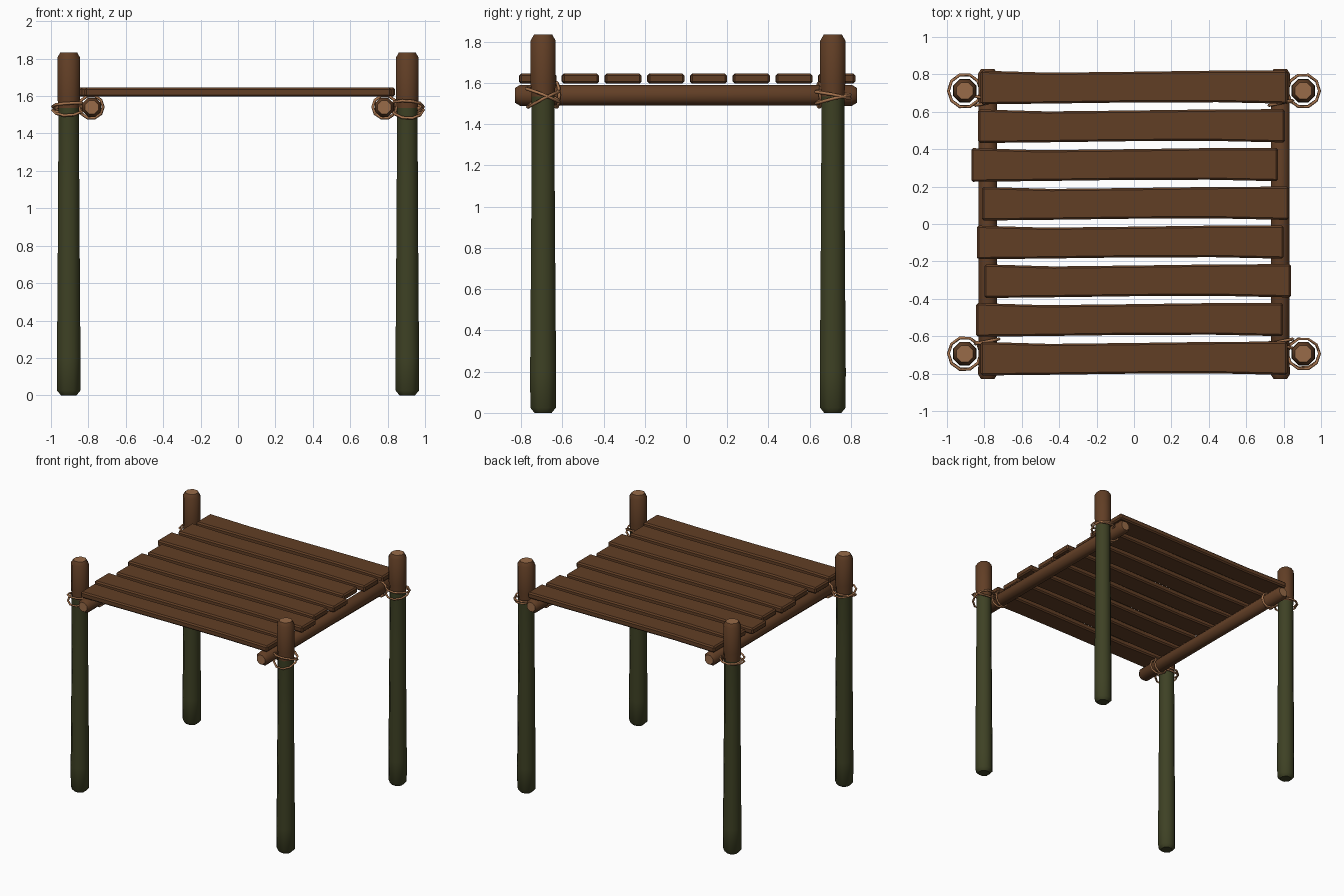
import bpy, bmesh, math
from mathutils import Matrix, Vector

if "Cube" in bpy.data.objects:
    bpy.data.objects.remove(bpy.data.objects["Cube"])


def mat(name, rgb):
    m = bpy.data.materials.new(name)
    lin = [((c / 255 + 0.055) / 1.055) ** 2.4 for c in rgb]
    m.diffuse_color = (*lin, 1)
    m.use_nodes = True
    m.node_tree.nodes["Principled BSDF"].inputs["Base Color"].default_value = m.diffuse_color
    return m


BROWN = mat("brown wood", (97, 62, 37))
GREEN = mat("mossy green", (62, 65, 36))
CUT = mat("cut wood", (152, 107, 72))
ROPE = mat("rope tan", (166, 116, 78))


def finish(bm, name, mats, angle=None):
    bmesh.ops.recalc_face_normals(bm, faces=bm.faces)
    me = bpy.data.meshes.new(name)
    bm.to_mesh(me)
    bm.free()
    for m in mats:
        me.materials.append(m)
    ob = bpy.data.objects.new(name, me)
    bpy.context.collection.objects.link(ob)
    if angle:
        bpy.ops.object.select_all(action='DESELECT')
        ob.select_set(True)
        bpy.context.view_layer.objects.active = ob
        bpy.ops.object.shade_smooth_by_angle(angle=math.radians(angle))
    return ob


def lathe(profile, matrix, sides=8):
    """Log from (radius, height) rings, closed at both ends."""
    bm = bmesh.new()
    rings = []
    for r, h in profile:
        rings.append([bm.verts.new(matrix @ Vector((
            r * math.cos((i + .5) * math.tau / sides),
            r * math.sin((i + .5) * math.tau / sides), h))) for i in range(sides)])
    for a, b in zip(rings, rings[1:]):
        for i in range(sides):
            j = (i + 1) % sides
            bm.faces.new((a[i], a[j], b[j], b[i]))
    bm.faces.new(rings[0])
    bm.faces.new(rings[-1])
    return bm


def rope(name, centre, rx, ry, matrix, thick=0.008, n=10, wobble=0.0):
    """Closed rope loop swept as a thin tube."""
    cu = bpy.data.curves.new(name, 'CURVE')
    cu.dimensions = '3D'
    cu.bevel_depth = thick
    cu.bevel_resolution = 0
    cu.materials.append(ROPE)
    sp = cu.splines.new('POLY')
    sp.points.add(n - 1)
    for i, p in enumerate(sp.points):
        a = i * math.tau / n
        v = matrix @ Vector((rx * math.cos(a), ry * math.sin(a), wobble * math.cos(2 * a)))
        p.co = (*(v + Vector(centre)), 1)
    sp.use_cyclic_u = True
    ob = bpy.data.objects.new(name, cu)
    bpy.context.collection.objects.link(ob)


# posts: mossy below the lashing, bare wood above, cut top
post = [(.045, 0), (.067, .025), (.068, .2), (.064, .7), (.061, 1.1), (.060, 1.535),
        (.066, 1.6), (.066, 1.805), (.048, 1.834)]
for sx, side in ((-1, "left"), (1, "right")):
    for py, end in ((-.693, "front"), (.712, "back")):
        bm = lathe(post, Matrix.Translation((sx * .905, py, 0)))
        bm.normal_update()
        for f in bm.faces:
            z = f.calc_center_median().z
            f.material_index = 2 if z > 1.83 else (0 if z < 1.55 else 1)
        finish(bm, f"{end}_{side}_post", [GREEN, BROWN, CUT], 46)

        # crossed lashing on the post
        steep = 1 if sx > 0 else .6
        if end == "back":
            steep *= .5
        for k, (tilt, z) in enumerate(((-.38, 1.545), (.47, 1.525))):
            M = Matrix.Rotation(tilt * steep, 3, 'X') @ Matrix.Rotation(.06 * sx, 3, 'Y')
            rope(f"{end}_{side}_post_lashing_{k + 1}", (sx * .905, py, z),
                 .087, .090, M, wobble=.004)
        # loops round the beam
        inward = 1 if py < 0 else -1
        for k, tilt in enumerate((.2, -.25)):
            M = Matrix.Rotation(math.pi / 2, 3, 'X') @ Matrix.Rotation(tilt, 3, 'Y')
            rope(f"{end}_{side}_beam_lashing_{k + 1}",
                 (sx * .785, py + inward * (.065 - .02 * k), 1.542), .066, .062, M)

    # side beam with cut ends
    beam = [(.038, -.83), (.055, -.805), (.053, 0), (.055, .805), (.038, .83)]
    bm = lathe(beam, Matrix.Translation((sx * .782, 0, 1.54)) @ Matrix.Rotation(-math.pi / 2, 4, 'X'))
    for f in bm.faces:
        f.material_index = 1 if abs(f.calc_center_median().y) > .825 else 0
    finish(bm, f"{side}_beam", [BROWN, CUT], 46)

# deck planks: gently wavy edges, shifted in x
shifts = (0, -.024, .02, -.02, .008, -.05, -.013, 0)
wave = ((-.82, .090, -.090), (-.45, .079, -.086), (0, .084, -.080),
        (.45, .090, -.079), (.82, .091, -.087))
for i, dx in enumerate(shifts):
    y = -.725 + i * 1.45 / 7 + .005
    bm = bmesh.new()
    rows = [[bm.verts.new((x + dx, y + w, z)) for w, z in
             ((hi, 1.597), (hi, 1.645), (lo, 1.645), (lo, 1.597))] for x, hi, lo in wave]
    for a, b in zip(rows, rows[1:]):
        for k in range(4):
            bm.faces.new((a[k], a[(k + 1) % 4], b[(k + 1) % 4], b[k]))
    bm.faces.new(rows[0])
    bm.faces.new(rows[-1])
    bmesh.ops.recalc_face_normals(bm, faces=bm.faces)
    sharp = [e for e in bm.edges if e.calc_face_angle(0) > .8]
    bmesh.ops.bevel(bm, geom=sharp, offset=.010, segments=1, affect='EDGES')
    finish(bm, f"plank_{i + 1}", [BROWN])
